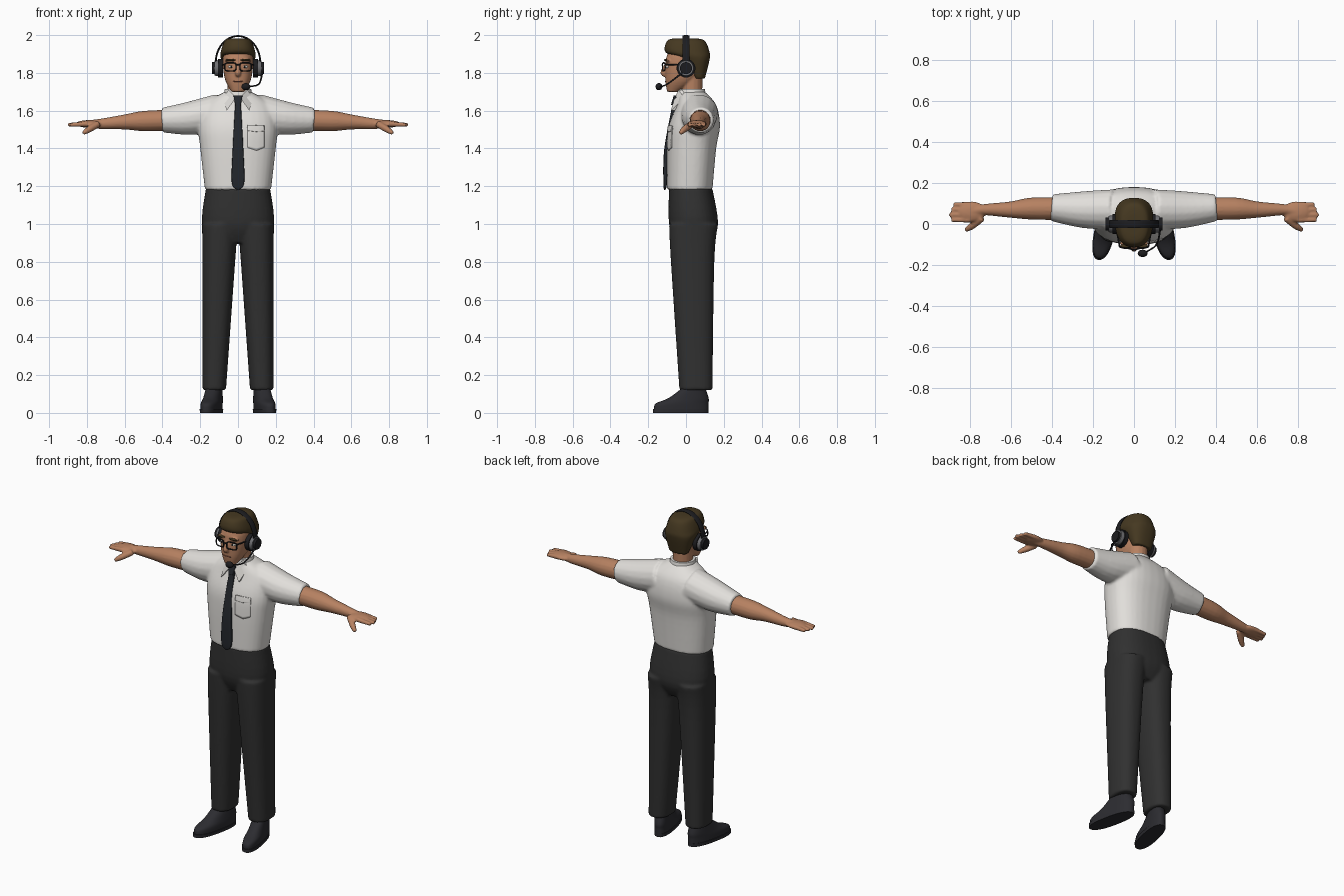
import bpy, bmesh, math
from mathutils import Matrix, Vector

if "Cube" in bpy.data.objects:
    bpy.data.objects.remove(bpy.data.objects["Cube"])


def material(name, red, green, blue):
    mat = bpy.data.materials.new(name)
    mat.use_nodes = True
    mat.diffuse_color = (red, green, blue, 1)
    shader = mat.node_tree.nodes["Principled BSDF"]
    shader.inputs["Base Color"].default_value = mat.diffuse_color
    shader.inputs["Roughness"].default_value = .7
    return mat


white = material("shirt white", .76, .74, .71)
charcoal = material("trouser charcoal", .03, .03, .03)
leather = material("shoe leather", .025, .025, .03)
skin = material("skin", .47, .22, .12)
brown = material("hair brown", .06, .04, .015)
navy = material("tie navy", .017, .02, .025)
black = material("headset black", .012, .012, .014)
grey = material("headset grey", .16, .16, .17)
lip_red = material("lip", .26, .09, .06)
eye_white = material("eye white", .6, .6, .55)

CENTRE, BOTH = (1,), (1, -1)
SIDEWAYS, UPWARD = Vector((0, 1, 0)), Vector((0, 0, 1))


def ease(rows, steps):
    """Smooth curve through rows of numbers."""
    eased = []
    last = len(rows) - 1
    for i in range(last):
        before, start, end, after = (rows[min(max(i + k, 0), last)] for k in (-1, 0, 1, 2))
        for step in range(steps):
            t = step / steps
            eased.append([b + t / 2 * (c - a + t * (2 * a - 5 * b + 4 * c - d + t * (3 * b - a - 3 * c + d)))
                          for a, b, c, d in zip(before, start, end, after)])
    return eased + [list(rows[last])]


def bridge(bm, rings, sides):
    """Join rings of points into a capped tube on each side."""
    for side in sides:
        loops = [[bm.verts.new((side * x, y, z)) for x, y, z in ring] for ring in rings]
        for lower, upper in zip(loops, loops[1:]):
            for i in range(len(lower)):
                bm.faces.new((lower[i - 1], lower[i], upper[i], upper[i - 1]))
        bm.faces.new(loops[0])
        bm.faces.new(loops[-1])


def circle(count):
    return [(math.cos(a), math.sin(a)) for a in (math.tau * (k + .5) / count for k in range(count))]


def squared(value, power):
    return math.copysign(abs(value) ** (2 / power), value)


def loft(bm, rows, sides=CENTRE, power=2.4, steps=5, centre=lambda y, z: 0):
    """Stack rounded sections; rows are (height, half width, front, back)."""
    rings = []
    for z, half, front, back in ease(rows, steps):
        ring = []
        for c, s in circle(32):
            y = (front + back) / 2 + (back - front) / 2 * squared(s, power)
            ring.append((centre(y, z) + half * squared(c, power), y, z))
        rings.append(ring)
    bridge(bm, rings, sides)


def sweep(bm, rows, sides=CENTRE, ref=SIDEWAYS, flat=1, steps=4):
    """Run a round section along a path; rows are (x, y, z, radius)."""
    rows = ease(rows, steps)
    path = [Vector(row[:3]) for row in rows]
    rings = []
    for i, point in enumerate(path):
        along = path[min(i + 1, len(path) - 1)] - path[max(i - 1, 0)]
        across = along.cross(ref).normalized()
        over = across.cross(along.normalized())
        radius = rows[i][3]
        rings.append([point + radius * (c * across + flat * s * over) for c, s in circle(16)])
    bridge(bm, rings, sides)


def ball(bm, centre, size, sides=CENTRE):
    for side in sides:
        place = Matrix.Translation((side * centre[0], *centre[1:])) @ Matrix.Diagonal((*size, 1))
        bmesh.ops.create_uvsphere(bm, u_segments=20, v_segments=12, radius=1, matrix=place)


def finish(name, bm, mat, voxel=0):
    """Make the object; a voxel size fuses its pieces into one soft surface."""
    bmesh.ops.recalc_face_normals(bm, faces=bm.faces)
    mesh = bpy.data.meshes.new(name)
    bm.to_mesh(mesh)
    bm.free()
    mesh.materials.append(mat)
    mesh.shade_smooth()
    mesh.set_sharp_from_angle(angle=math.radians(45))
    ob = bpy.data.objects.new(name, mesh)
    bpy.context.scene.collection.objects.link(ob)
    if voxel:
        fuse = ob.modifiers.new("fuse", "REMESH")
        fuse.mode, fuse.voxel_size, fuse.use_smooth_shade = "VOXEL", voxel, True
        ob.modifiers.new("relax", "SMOOTH").iterations = 3
    return ob


# Shirt body and short sleeves
bm = bmesh.new()
loft(bm, [(1.18, .175, -.1, .14), (1.4, .2, -.1, .16), (1.52, .21, -.09, .18),
          (1.63, .18, -.05, .16), (1.7, .07, -.03, .1)])
sweep(bm, [(.1, .07, 1.59, .1), (.25, .07, 1.56, .09), (.4, .08, 1.55, .066)], BOTH)
shirt = finish("shirt", bm, white, .009)

# Collar band and folded points
bm = bmesh.new()
loft(bm, [(1.66, .08, -.05, .11), (1.715, .07, -.04, .1)], power=2)
for side in BOTH:
    outline = [(.01, -.06, 1.67), (.05, -.04, 1.71), (.08, -.01, 1.67), (.06, -.08, 1.6)]
    front = [bm.verts.new((side * x, y, z)) for x, y, z in outline]
    back = [bm.verts.new((side * x, y + .02, z)) for x, y, z in outline]
    bm.faces.new(front)
    bm.faces.new(back)
    for i in range(len(outline)):
        bm.faces.new((front[i - 1], front[i], back[i], back[i - 1]))
finish("collar", bm, white)

# Chest pocket and flap, laid on the shirt
for name, height, half, lift in (("pocket", 1.46, .055, .004), ("pocket_flap", 1.51, .016, .008)):
    bm = bmesh.new()
    bmesh.ops.create_grid(bm, x_segments=10, y_segments=10, size=1)
    for v in bm.verts:
        x, y = v.co.xy
        point = .3 * min(y, 0) * (1 - abs(x))
        v.co = (.1 + .05 * x, -.1, height + half * (y + point))
    patch = finish(name, bm, white)
    lay = patch.modifiers.new("lay", "SHRINKWRAP")
    lay.target, lay.offset = shirt, lift
    patch.modifiers.new("thickness", "SOLIDIFY").thickness = .005

# Tie blade and knot
bm = bmesh.new()
loft(bm, [(1.18, .004, -.115, -.11), (1.22, .033, -.12, -.1), (1.4, .028, -.115, -.09),
          (1.64, .015, -.07, -.04)], power=5)
loft(bm, [(1.63, .015, -.08, -.04), (1.68, .024, -.065, -.03)], power=4)
finish("tie", bm, navy)

# Trousers: seat and straight legs
bm = bmesh.new()
loft(bm, [(.9, .12, -.05, .13), (1, .19, -.09, .17), (1.19, .17, -.09, .14)])
loft(bm, [(1, .095, -.09, .17), (.8, .087, -.08, .15), (.12, .062, -.035, .14)], BOTH,
     centre=lambda y, z: .13 - .035 * z)
finish("trousers", bm, charcoal, .009)

# Shoes turned outward, on flat soles
bm = bmesh.new()
turned_out = lambda y, z: .135 - .2 * y
loft(bm, [(0, .05, -.175, .12), (.02, .052, -.175, .12)], BOTH, centre=turned_out)
loft(bm, [(.02, .048, -.17, .12), (.05, .048, -.16, .12), (.08, .045, -.09, .12), (.14, .04, -.01, .1)],
     BOTH, centre=turned_out)
finish("shoes", bm, leather)

# Arms, palms, fingers and thumbs
bm = bmesh.new()
sweep(bm, [(.35, .075, 1.55, .056), (.5, .075, 1.545, .054), (.6, .07, 1.54, .04), (.73, .07, 1.53, .027),
           (.8, .06, 1.53, .02)], BOTH)
ball(bm, (.79, .06, 1.53), (.07, .05, .02), BOTH)
for finger in range(4):
    y = .02 + .025 * finger
    sweep(bm, [(.8, y, 1.53, .014), (.9 - .01 * abs(finger - 1), y, 1.525, .01)], BOTH)
sweep(bm, [(.74, .03, 1.53, .018), (.79, -.01, 1.5, .017), (.82, -.03, 1.48, .01)], BOTH)
finish("arms", bm, skin, .006)

# Head, neck, nose and brow ridge
bm = bmesh.new()
sweep(bm, [(0, .03, 1.64, .056), (0, .03, 1.78, .058)])
loft(bm, [(1.7, .035, -.1, -.04), (1.77, .07, -.11, .06), (1.88, .08, -.105, .1), (1.96, .05, -.06, .07)])
sweep(bm, [(0, -.1, 1.85, .01), (0, -.12, 1.8, .016), (0, -.1, 1.79, .01)], ref=Vector((1, 0, 0)))
ball(bm, (.035, -.095, 1.865), (.035, .015, .01), BOTH)
finish("head", bm, skin, .005)

# Hair raised at the front
bm = bmesh.new()
loft(bm, [(1.77, .06, .04, .1), (1.87, .09, -.03, .125), (1.91, .092, -.11, .125), (1.97, .07, -.1, .1),
          (1.983, .04, -.06, .05)])
finish("hair", bm, brown, .007)

# Brows, eyes and mouth
for name, mat, centre, size, sides in (
        ("eyebrows", brown, (.04, -.106, 1.868), (.028, .01, .006), BOTH),
        ("eyes", eye_white, (.036, -.096, 1.832), (.016, .012, .008), BOTH),
        ("pupils", black, (.036, -.104, 1.832), (.006, .006, .006), BOTH),
        ("mouth", lip_red, (0, -.1, 1.755), (.03, .012, .004), CENTRE)):
    bm = bmesh.new()
    ball(bm, centre, size, sides)
    finish(name, bm, mat)

# Glasses: rounded square rims, bridge and temples
bm = bmesh.new()
corners = circle(24)
rim = [(.04 + .03 * squared(c, 4), -.118 + .007 * c, 1.832 + .022 * squared(s, 4), .0035)
       for c, s in corners + corners[:1]]
sweep(bm, rim, BOTH, steps=1)
sweep(bm, [(-.012, -.125, 1.842, .004), (.012, -.125, 1.842, .004)])
sweep(bm, [(.07, -.11, 1.845, .004), (.09, 0, 1.84, .004)], BOTH, ref=UPWARD)
finish("glasses", bm, black)

# Headset: band, cushions, shells, boom and microphone
bm = bmesh.new()
arc = [math.pi * k / 24 for k in range(25)]
sweep(bm, [(.118 * math.cos(a), 0, 1.855 + .14 * math.sin(a), .005) for a in arc], flat=4, steps=1)
for inner, outer, radius in ((.08, .105, .05), (.115, .138, .032)):
    sweep(bm, [(inner, 0, 1.825, radius), (outer, 0, 1.825, radius)], BOTH)
sweep(bm, [(.128, -.02, 1.8, .005), (.11, -.1, 1.74, .004), (.05, -.14, 1.727, .004)], ref=UPWARD)
ball(bm, (.042, -.143, 1.727), (.024, .018, .019))
finish("headset", bm, black)
bm = bmesh.new()
sweep(bm, [(.1, 0, 1.825, .044), (.124, 0, 1.825, .04)], BOTH)
finish("ear_cup_rings", bm, grey)
